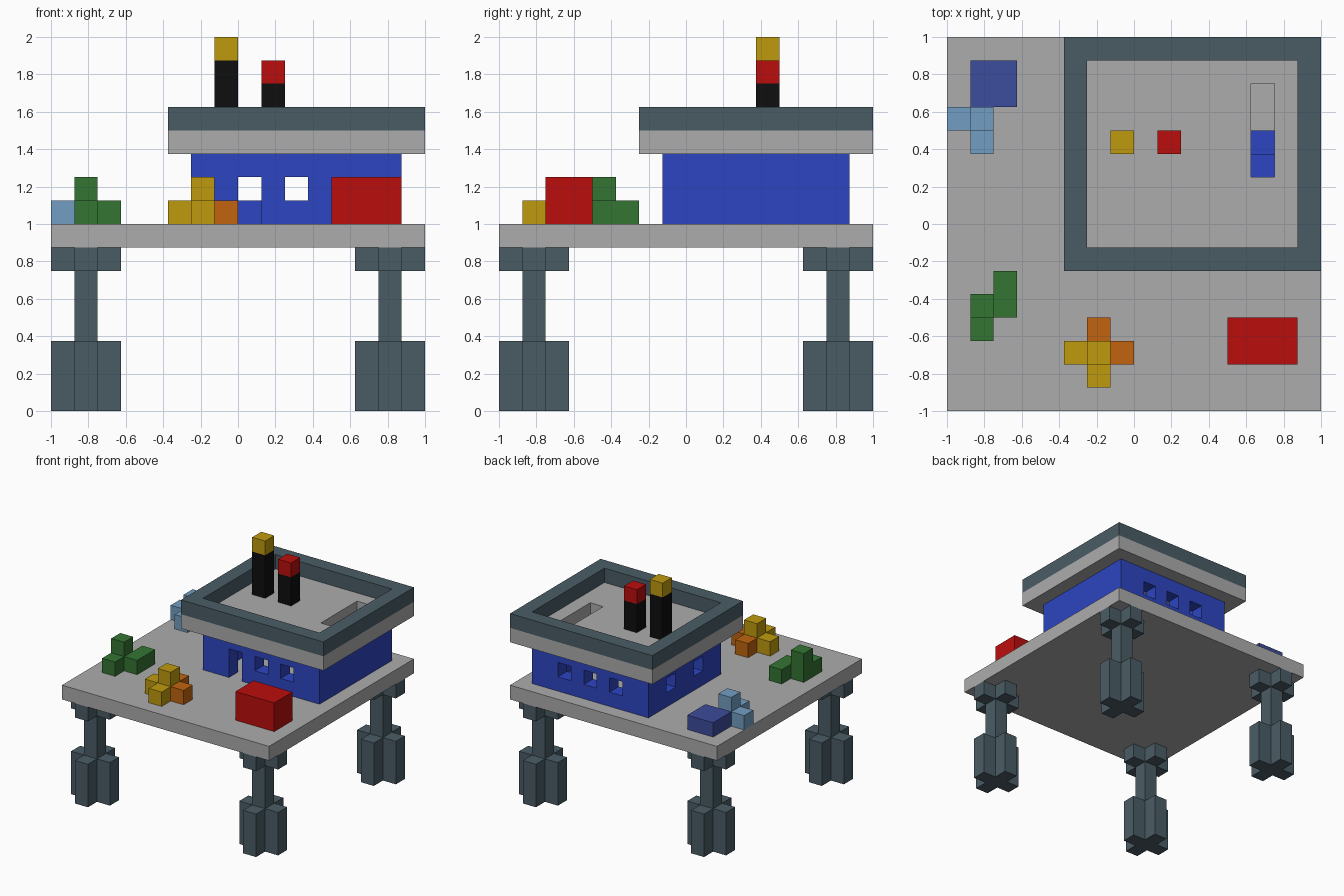
import bpy
import bmesh

if "Cube" in bpy.data.objects:
    bpy.data.objects.remove(bpy.data.objects["Cube"], do_unlink=True)

U = 0.125  # one block; sizes below are in blocks, counted from the front right corner


def material(name, rgb):
    lin = [((c / 255 + 0.055) / 1.055) ** 2.4 if c > 10 else c / 255 / 12.92 for c in rgb]
    m = bpy.data.materials.new(name)
    m.use_nodes = True
    m.diffuse_color = (*lin, 1)
    m.node_tree.nodes["Principled BSDF"].inputs["Base Color"].default_value = (*lin, 1)
    return m


GREY = material("concrete grey", (174, 172, 173))
SLATE = material("slate", (74, 92, 101))
BLUE = material("wall blue", (45, 69, 194))
RED = material("red", (187, 13, 13))
GOLD = material("gold", (191, 154, 13))
ORANGE = material("orange", (193, 100, 14))
GREEN = material("green", (52, 117, 51))
SKY = material("light blue", (114, 158, 194))
INDIGO = material("indigo", (60, 76, 156))
BLACK = material("black", (14, 14, 14))


def prism(name, outline, z0, z1, mat):
    """Extrude a flat outline, given in blocks, from z0 to z1."""
    bm = bmesh.new()
    base = bm.faces.new([bm.verts.new((x * U - 1, y * U - 1, z0 * U)) for x, y in outline])
    top = bmesh.ops.extrude_face_region(bm, geom=[base])["geom"]
    bmesh.ops.translate(bm, vec=(0, 0, (z1 - z0) * U),
                        verts=[v for v in top if isinstance(v, bmesh.types.BMVert)])
    bmesh.ops.recalc_face_normals(bm, faces=bm.faces)
    me = bpy.data.meshes.new(name)
    bm.to_mesh(me)
    bm.free()
    me.materials.append(mat)
    ob = bpy.data.objects.new(name, me)
    bpy.context.collection.objects.link(ob)
    return ob


def box(name, x, y, z, mat):
    """Block with (low, high) ranges on each axis."""
    return prism(name, [(x[0], y[0]), (x[1], y[0]), (x[1], y[1]), (x[0], y[1])], z[0], z[1], mat)


def cube(name, x, y, mat, height=1, z=8):
    return box(name, (x, x + 1), (y, y + 1), (z, z + height), mat)


def cut(ob, x, y, z):
    """Cut a box-shaped opening out of a part."""
    cutter = box("cutter", x, y, z, ob.data.materials[0])
    cutter.hide_render = True
    mod = ob.modifiers.new("opening", 'BOOLEAN')
    mod.operation = 'DIFFERENCE'
    mod.solver = 'EXACT'
    mod.object = cutter
    bpy.context.view_layer.objects.active = ob
    bpy.ops.object.modifier_apply(modifier=mod.name)
    bpy.data.objects.remove(cutter, do_unlink=True)


# Platform
box("platform", (0, 16), (0, 16), (7, 8), GREY)

# Four legs: cross-shaped foot and cap joined by a square column
CROSS = [(1, 0), (2, 0), (2, 1), (3, 1), (3, 2), (2, 2),
         (2, 3), (1, 3), (1, 2), (0, 2), (0, 1), (1, 1)]
for side, lx in (("right", 0), ("left", 13)):
    for end, ly in (("front", 0), ("back", 13)):
        leg = f"{end}_{side}_leg"
        cross = [(x + lx, y + ly) for x, y in CROSS]
        prism(leg + "_foot", cross, 0, 3, SLATE)
        box(leg + "_column", (lx + 1, lx + 2), (ly + 1, ly + 2), (3, 6), SLATE)
        prism(leg + "_cap", cross, 6, 7, SLATE)

# House walls: hollow, with a front door and small windows
walls = box("house_walls", (6, 15), (7, 15), (8, 11), BLUE)
cut(walls, (7, 14), (8, 14), (7.5, 11.5))
cut(walls, (8, 9), (6.5, 8.5), (7.5, 10))
for x in (10, 12):
    cut(walls, (x, x + 1), (6.5, 8.5), (9, 10))
for x in (8, 10, 12):
    cut(walls, (x, x + 1), (13.5, 15.5), (9, 10))
for y in (9, 12):
    cut(walls, (5.5, 7.5), (y, y + 1), (9, 10))

# Stairs under the roof hatch
cube("lower_stair", 13, 11, BLUE, 1)
cube("upper_stair", 13, 10, BLUE, 2)

# Roof slab with hatch, and the raised rim
roof = box("roof_slab", (5, 16), (6, 16), (11, 12), GREY)
cut(roof, (13, 14), (10, 14), (10.5, 12.5))
rim = box("roof_rim", (5, 16), (6, 16), (12, 13), SLATE)
cut(rim, (6, 15), (7, 15), (11.5, 13.5))

# Chimneys
for name, x, height, mat in (("tall", 7, 3, GOLD), ("short", 9, 2, RED)):
    cube(name + "_chimney", x, 11, BLACK, height, 12)
    cube(name + "_chimney_top", x, 11, mat, 1, 12 + height)

# Crates on the deck
box("red_crate", (12, 15), (2, 4), (8, 10), RED)
box("indigo_crate", (1, 3), (13, 15), (8, 9), INDIGO)

# Gold and orange pile
cube("gold_pile_centre", 6, 2, GOLD, 2)
cube("gold_pile_side", 5, 2, GOLD)
cube("gold_pile_front", 6, 1, GOLD)
cube("orange_pile_back", 6, 3, ORANGE)
cube("orange_pile_side", 7, 2, ORANGE)

# Green pile
cube("green_pile_tall", 1, 4, GREEN, 2)
cube("green_pile_front", 1, 3, GREEN)
box("green_pile_side", (2, 3), (4, 6), (8, 9), GREEN)

# Light blue pile
cube("light_blue_pile_tall", 1, 12, SKY, 2)
cube("light_blue_pile_side", 0, 12, SKY)
cube("light_blue_pile_front", 1, 11, SKY)
